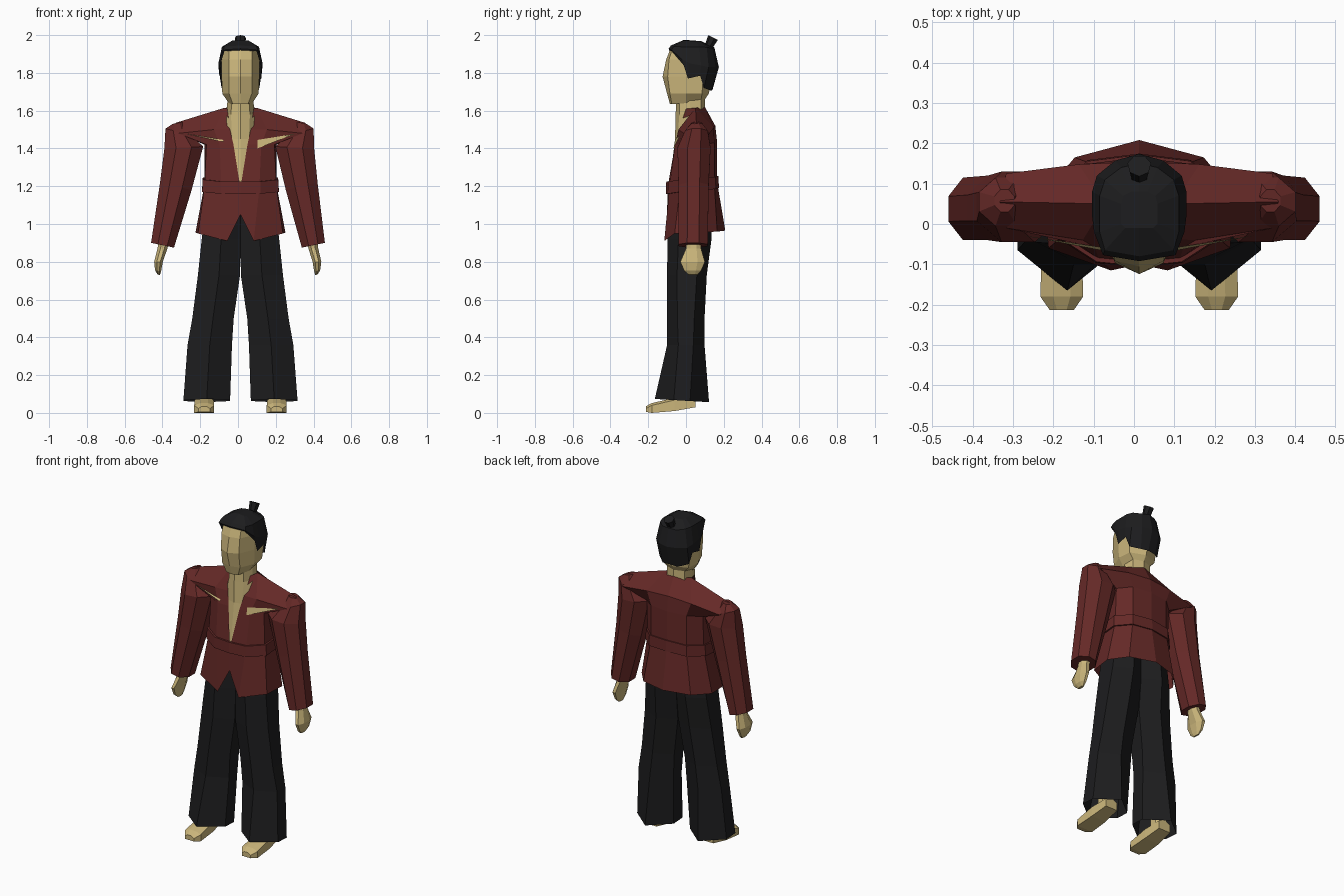
import bpy, bmesh
from mathutils import Matrix, Vector

CX = 0.013  # body centre line


def material(name, rgb):
    m = bpy.data.materials.new(name)
    m.diffuse_color = (*rgb, 1)
    return m


CLOTH = material("red_cloth", (0.13, 0.022, 0.02))
BLACK = material("black", (0.012, 0.012, 0.013))
SKIN = material("skin", (0.60, 0.47, 0.20))


def finish(name, bm, mat, mirror=False):
    bmesh.ops.remove_doubles(bm, verts=bm.verts, dist=0.0005)
    bmesh.ops.recalc_face_normals(bm, faces=bm.faces)
    me = bpy.data.meshes.new(name)
    bm.to_mesh(me)
    bm.free()
    me.materials.append(mat)
    ob = bpy.data.objects.new(name, me)
    ob.location.x = CX
    bpy.context.collection.objects.link(ob)
    if mirror:
        ob.modifiers.new("Mirror", 'MIRROR')
    return ob


def loft(name, rows, mat, closed=False, caps=(), mirror=True):
    """Skin a list of point rows; caps lists the row indices to fill."""
    bm = bmesh.new()
    vs = [[bm.verts.new(p) for p in r] for r in rows]
    n = len(rows[0])
    for a, b in zip(vs, vs[1:]):
        for j in range(n if closed else n - 1):
            k = (j + 1) % n
            bm.faces.new((a[j], a[k], b[k], b[j]))
    for c in caps:
        bm.faces.new(vs[c])
    return finish(name, bm, mat, mirror)


def level(z, pts):
    return [(x, y, z) for x, y in pts]


OCT = [(-1, -.4), (-.4, -1), (.4, -1), (1, -.4), (1, .4), (.4, 1), (-.4, 1), (-1, .4)]


def limb_ring(inner, outer, y0, y1, shape):
    """Section between an inner and an outer (x, z) point and a y range."""
    out = []
    for u, v in shape:
        t = (u + 1) / 2
        out.append((inner[0] + (outer[0] - inner[0]) * t, (y0 + y1) / 2 + v * (y1 - y0) / 2,
                    inner[1] + (outer[1] - inner[1]) * t))
    return out


# Jacket: half rows run from the front opening round to the back
waist = [(0, -.098, 1.19), (.1, -.088, 1.19), (.19, -.03, 1.2),
         (.19, .08, 1.21), (.12, .15, 1.215), (0, .165, 1.22)]
jacket = [
    [(0, -.1, 1.05), (.07, -.115, .91), (.225, -.06, .95),
     (.238, .07, .955), (.16, .165, .96), (0, .208, .965)],
    waist,
    [(.037, -.057, 1.42), (.11, -.058, 1.42), (.18, -.025, 1.42),
     (.19, .09, 1.42), (.12, .15, 1.43), (0, .165, 1.43)],
    [(.055, -.036, 1.5), (.14, -.04, 1.5), (.33, -.01, 1.48),
     (.33, .125, 1.48), (.15, .148, 1.51), (0, .155, 1.52)],
    [(.07, .0, 1.61), (.085, .05, 1.615), (.345, .055, 1.535),
     (.345, .055, 1.535), (.085, .05, 1.615), (0, .1, 1.62)],
]
loft("jacket", jacket, CLOTH)

# Belt: the waist row pushed outwards
loft("belt", [[(x * s, .03 + (y - .03) * s, z + d) for x, y, z in waist]
              for s, d in ((.96, -.03), (1.07, -.03), (1.05, .035), (.95, .035))], CLOTH)

# Sleeves and hands; the left arm hangs slightly further out
sleeve = [((.30, 1.54), (.35, 1.53), .03, .085), ((.25, 1.47), (.387, 1.505), -.005, .115),
          ((.185, 1.41), (.39, 1.40), -.045, .13), ((.24, 1.18), (.408, 1.22), -.04, .12),
          ((.325, .875), (.447, .90), -.04, .115)]
hand = [((.345, .93), (.405, .93), 0, .08), ((.36, .87), (.412, .87), 0, .08),
        ((.382, .80), (.428, .80), -.03, .10), ((.39, .75), (.422, .755), -.01, .08),
        ((.395, .73), (.408, .732), .015, .06)]
for side, s, d in (("right", 1, 0), ("left", -1, 1)):
    for part, rings, mat, caps in (("sleeve", sleeve, CLOTH, (0, -1)), ("hand", hand, SKIN, (0, -1))):
        rows = [[(s * (x + d * (.01 + .027 * (1.5 - z))), y, z) for x, y, z in limb_ring(*r, OCT)]
                for r in rings]
        loft(f"{side}_{part}", rows, mat, True, caps, False)

# Trouser legs: six-sided, flaring at the hem
legs = []
for xi, xo, y0, y1, z, f in ((0, .185, -.085, .13, 1.08, .5), (0, .205, -.098, .135, .92, .5),
                             (.002, .225, -.1, .11, .73, .5), (.036, .255, -.1, .098, .5, .45),
                             (.045, .28, -.1, .098, .36, .4), (.055, .302, -.165, .122, .07, .3)):
    hexagon = [(0, -1), (1, -f), (1, f), (0, 1), (-1, f), (-1, -f)]
    ring = limb_ring((xi, z), (xo, z), y0, y1, hexagon)
    legs.append([(x, y, pz - (.06 * (y + .1) if z < .1 else 0)) for x, y, pz in ring])
loft("trouser_legs", legs, BLACK, True, (0,))

# Feet: sections from toe to heel, plus ankles
foot = []
for y, w, z0, z1 in ((-.213, .03, .005, .035), (-.18, .053, 0, .052),
                     (-.06, .05, .01, .08), (.05, .04, .03, .09)):
    foot.append([(.192 - w, y, z0), (.192 + w, y, z0), (.192 + w, y, z1 - .012),
                 (.192 + w * .4, y, z1), (.192 - w * .4, y, z1), (.192 - w, y, z1 - .012)])
loft("feet", foot, SKIN, True, (0, -1))
loft("ankles", [limb_ring((.15, z), (.23, z), -.05, .05, OCT) for z in (.05, .2)],
     SKIN, True, (0, 1))

# Neck and bare chest showing in the opening
loft("neck_and_chest", [
    level(1.68, [(0, -.05), (.045, -.035), (.068, .02), (.06, .08), (0, .1)]),
    level(1.58, [(0, -.055), (.05, -.035), (.073, .02), (.06, .08), (0, .1)]),
    level(1.45, [(0, -.058), (.045, -.045), (.1, 0), (.1, .08), (0, .1)]),
    level(1.2, [(0, -.088), (.03, -.08), (.1, 0), (.1, .08), (0, .1)])], SKIN)

# Slivers of skin showing through the upper jacket
for name, s, low in (("right_chest_gap", 1, 1.40), ("left_chest_gap", -1, 1.435)):
    bm = bmesh.new()
    bm.faces.new([bm.verts.new(p) for p in ((s * .09, -.066, low), (s * .29, -.028, 1.478),
                                            (s * .09, -.058, 1.445))])
    finish(name, bm, SKIN)

# Head
loft("head", [
    [(0, -.085, 1.635), (.04, -.075, 1.635), (.062, 0, 1.64), (.06, .08, 1.66), (0, .1, 1.66)],
    level(1.69, [(0, -.1), (.06, -.085), (.096, 0), (.09, .085), (0, .12)]),
    level(1.78, [(0, -.124), (.06, -.097), (.1, 0), (.1, .09), (0, .145)]),
    level(1.87, [(0, -.105), (.062, -.09), (.1, 0), (.1, .09), (0, .15)]),
    level(1.935, [(0, -.08), (.06, -.07), (.085, 0), (.085, .09), (0, .13)])],
    SKIN, caps=(0, 4))

# Hair with a stepped lower edge
loft("hair", [
    [(0, -.09, 1.92), (.085, -.075, 1.915), (.108, -.012, 1.84), (.11, .01, 1.77),
     (.11, .075, 1.785), (.1, .095, 1.72), (.05, .135, 1.705), (0, .14, 1.71)],
    [(0, -.092, 1.928), (.09, -.077, 1.922), (.112, -.02, 1.87), (.117, .02, 1.85),
     (.117, .08, 1.84), (.105, .12, 1.83), (.06, .157, 1.83), (0, .174, 1.83)],
    [(0, -.08, 1.945), (.085, -.065, 1.94), (.098, -.02, 1.938), (.098, .02, 1.938),
     (.098, .07, 1.938), (.085, .11, 1.935), (.045, .14, 1.93), (0, .15, 1.935)],
    [(0, -.01, 1.975), (.035, -.01, 1.972), (.045, 0, 1.97), (.045, .02, 1.97),
     (.045, .05, 1.97), (.04, .07, 1.968), (.02, .08, 1.967), (0, .08, 1.968)]],
    BLACK, caps=(3,))

# Topknot: a flaring stub leaning backwards
axis = Vector((0, .45, .89))
bm = bmesh.new()
bmesh.ops.create_cone(bm, cap_ends=True, segments=7, radius1=.02, radius2=.03, depth=.075,
                      matrix=Matrix.Translation((0, .128, 1.953)) @ axis.to_track_quat('Z', 'Y').to_matrix().to_4x4())
finish("topknot", bm, BLACK)
